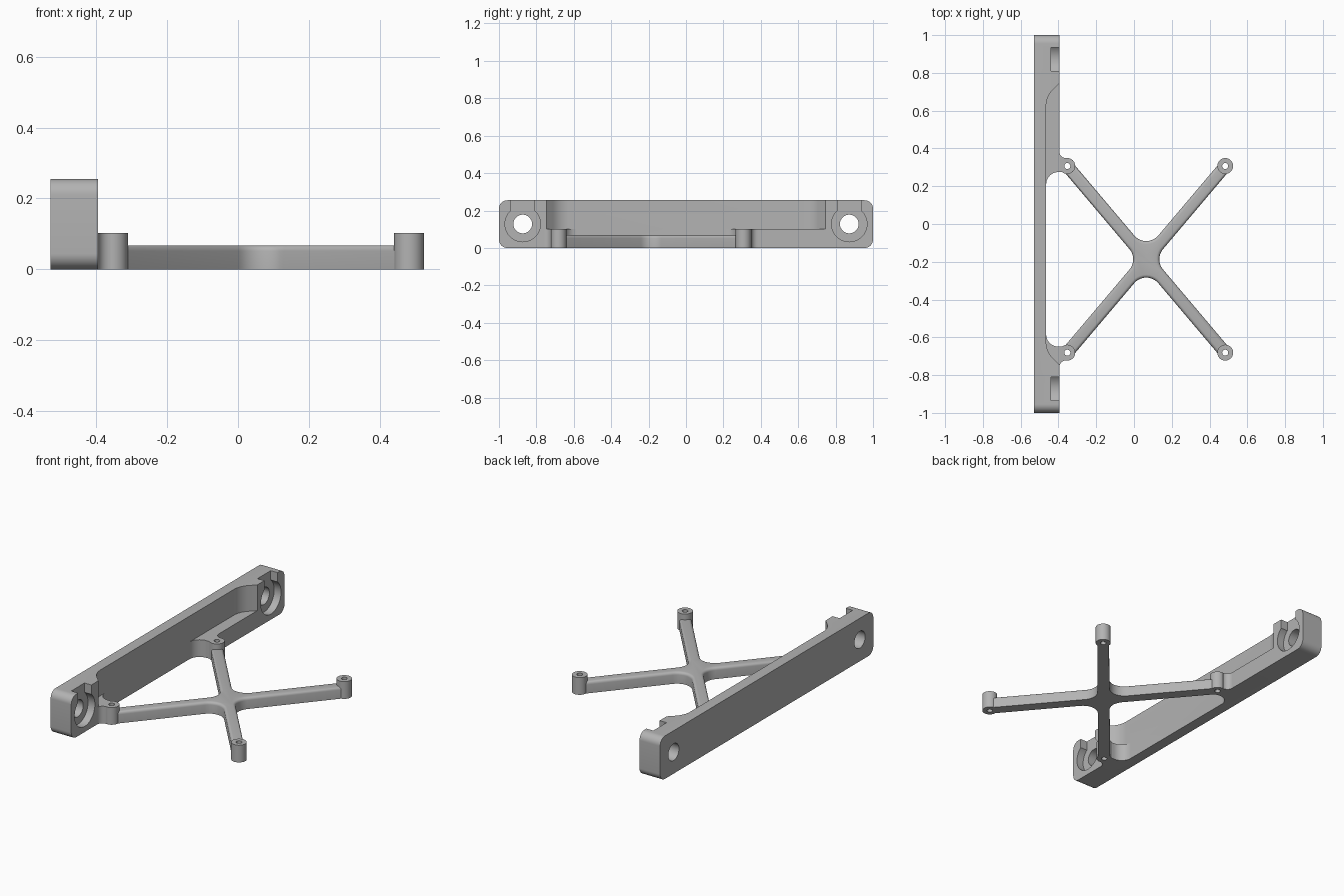
import bpy
import bmesh
from math import cos, sin, tan, pi, hypot
from mathutils import Vector

cube = bpy.data.objects.get("Cube")
if cube:
    bpy.data.objects.remove(cube)

grey = bpy.data.materials.new("mid grey")
grey.use_nodes = True
grey.diffuse_color = (0.45, 0.45, 0.45, 1)
grey.node_tree.nodes["Principled BSDF"].inputs["Base Color"].default_value = grey.diffuse_color


def rounded(corners, steps=10):
    """Outline from (a, b, radius) corners, each replaced by a tangent arc."""
    out = []
    for i, (a, b, r) in enumerate(corners):
        p = Vector((a, b))
        if r == 0:
            out.append(p)
            continue
        u = (Vector(corners[i - 1][:2]) - p).normalized()
        v = (Vector(corners[(i + 1) % len(corners)][:2]) - p).normalized()
        half = u.angle(v) / 2
        centre = p + (u + v).normalized() * (r / sin(half))
        start = p + u * (r / tan(half)) - centre
        end = p + v * (r / tan(half)) - centre
        sweep = start.angle_signed(end)
        for k in range(steps + 1):
            t = -sweep * k / steps
            out.append(centre + Vector((start.x * cos(t) - start.y * sin(t),
                                        start.x * sin(t) + start.y * cos(t))))
    return out


def circle(a, b, r, n=40):
    return [Vector((a + r * cos(2 * pi * k / n), b + r * sin(2 * pi * k / n))) for k in range(n)]


def box(a0, a1, b0, b1, r=0):
    return rounded([(a0, b0, r), (a1, b0, r), (a1, b1, r), (a0, b1, r)])


def prism(name, outline, lo, hi, axis="z", soft_top=0):
    """Extrude an outline along z (outline in x, y) or x (outline in y, z)."""
    def place(p, h):
        return (p.x, p.y, h) if axis == "z" else (h, p.x, p.y)
    bm = bmesh.new()
    low = [bm.verts.new(place(p, lo)) for p in outline]
    top = [bm.verts.new(place(p, hi)) for p in outline]
    bm.faces.new(low[::-1])
    cap = bm.faces.new(top)
    for i in range(len(low)):
        bm.faces.new((low[i - 1], low[i], top[i], top[i - 1]))
    bmesh.ops.recalc_face_normals(bm, faces=bm.faces)
    if soft_top:
        bmesh.ops.bevel(bm, geom=list(cap.edges), offset=soft_top, segments=4,
                        profile=0.5, affect="EDGES")
    mesh = bpy.data.meshes.new(name)
    bm.to_mesh(mesh)
    bm.free()
    mesh.materials.append(grey)
    obj = bpy.data.objects.new(name, mesh)
    bpy.context.collection.objects.link(obj)
    return obj


def select(obj):
    bpy.ops.object.select_all(action="DESELECT")
    obj.select_set(True)
    bpy.context.view_layer.objects.active = obj


def cut(obj, cutters):
    for cutter in cutters:
        cutter.hide_render = True
        select(obj)
        mod = obj.modifiers.new("cut", "BOOLEAN")
        mod.operation = "DIFFERENCE"
        mod.solver = "EXACT"
        mod.object = cutter
        bpy.ops.object.modifier_apply(modifier=mod.name)
        bpy.data.objects.remove(cutter)


def smooth(obj):
    select(obj)
    bpy.ops.object.shade_smooth_by_angle(angle=pi / 6)


# Key dimensions
BACK, FACE, WALL = -0.53, -0.395, -0.465
MID_X, MID_Y, SPAN_X, SPAN_Y = 0.065, -0.187, 0.418, 0.494
BOSS_R, BOSS_H, HOLE_R, ARM_H, ARM_W = 0.042, 0.102, 0.016, 0.068, 0.033
OUT = FACE + 0.1

# Mounting rail with rounded ends
rail = prism("mounting_rail", box(-1, 1, 0, 0.255, 0.045), BACK, FACE, "x")
upper = [(WALL, -0.675, 0.12), (FACE, -0.745, 0), (OUT, -0.745, 0),
         (OUT, 0.745, 0), (FACE, 0.745, 0), (WALL, 0.675, 0.12)]
lower = [(WALL, -0.649, 0.065), (OUT, -0.649, 0), (OUT, 0.275, 0), (WALL, 0.275, 0.065)]
cutters = [prism("upper_recess", rounded(upper), BOSS_H, 0.4),
           prism("lower_recess", rounded(lower), -0.1, 0.2)]

# Screw holes with open-topped counterbores
for y in (-0.873, 0.873):
    cutters += [prism("counterbore", circle(y, 0.128, 0.095), -0.44, OUT, "x"),
                prism("slot", box(y - 0.062, y + 0.062, 0.128, 0.4), -0.44, OUT, "x"),
                prism("screw_hole", circle(y, 0.128, 0.05), BACK - 0.1, OUT, "x")]
cut(rail, cutters)
smooth(rail)


def drill(x, y):
    return prism("drill", circle(x, y, HOLE_R, 24), -0.1, 0.3)


# Cross brace: four arms with filleted inner corners
length = hypot(SPAN_X, SPAN_Y)
dx, dy = SPAN_X / length, SPAN_Y / length
brace = []
for sx, sy in ((1, 1), (-1, 1), (-1, -1), (1, -1)):
    ex, ey = MID_X + sx * SPAN_X, MID_Y + sy * SPAN_Y
    nx, ny = -sy * dy * ARM_W, sx * dx * ARM_W
    brace += [(ex - nx, ey - ny, 0), (ex + nx, ey + ny, 0)]
    if sx == sy:
        brace.append((MID_X, MID_Y + sy * ARM_W / dx, 0.083))
    else:
        brace.append((MID_X + sx * ARM_W / dy, MID_Y, 0.083))
arms = prism("cross_brace", rounded(brace), 0, ARM_H, soft_top=0.016)

# Standoff bosses at the arm tips
for sx, side in ((-1, "right"), (1, "left")):
    for sy, end in ((-1, "front"), (1, "back")):
        x, y = MID_X + sx * SPAN_X, MID_Y + sy * SPAN_Y
        boss = prism(f"{end}_{side}_boss", circle(x, y, BOSS_R), 0, BOSS_H)
        cut(boss, [drill(x, y)])
        cut(arms, [drill(x, y)])
        smooth(boss)
        if sx < 0:
            # Filleted web joining the boss to the rail
            r = 0.035
            cx, cy = FACE + r, (r + BOSS_R) * 0.995
            arc = [Vector((cx - r * cos(a), y + sy * (cy - r * sin(a))))
                   for a in (pi / 2 * k / 10 for k in range(11))]
            outline = arc + [Vector((x, y)), Vector((x, y - sy * 0.032)),
                             Vector((FACE - 0.005, y - sy * 0.032)),
                             Vector((FACE - 0.005, arc[0].y))]
            web = prism(f"{end}_web", outline, 0, BOSS_H)
            cut(web, [drill(x, y)])
            smooth(web)
smooth(arms)
